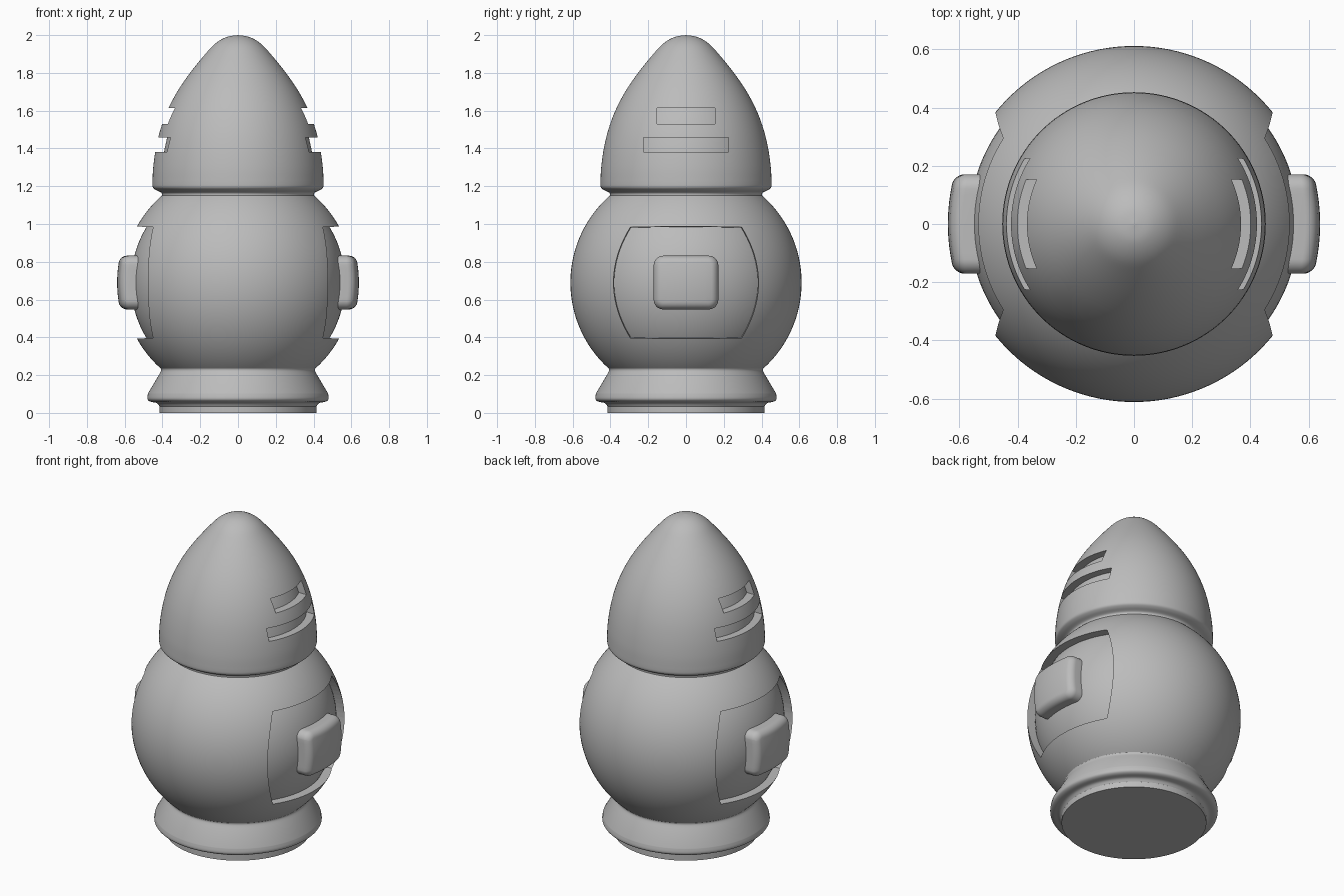
import bpy, bmesh, math

if "Cube" in bpy.data.objects:
    bpy.data.objects.remove(bpy.data.objects["Cube"])

grey = bpy.data.materials.new("plain grey")
grey.use_nodes = True
grey.diffuse_color = (0.5, 0.5, 0.5, 1)
grey.node_tree.nodes["Principled BSDF"].inputs["Base Color"].default_value = (0.5, 0.5, 0.5, 1)

BALL_Z, BALL_R, RECESS = 0.69, 0.612, 0.045


def make(name, bm, smooth=True):
    bmesh.ops.recalc_face_normals(bm, faces=bm.faces)
    mesh = bpy.data.meshes.new(name)
    bm.to_mesh(mesh)
    bm.free()
    mesh.materials.append(grey)
    obj = bpy.data.objects.new(name, mesh)
    bpy.context.collection.objects.link(obj)
    if smooth:
        shade(obj)
    return obj


def shade(obj):
    bpy.ops.object.select_all(action="DESELECT")
    obj.select_set(True)
    bpy.context.view_layer.objects.active = obj
    bpy.ops.object.shade_smooth_by_angle(angle=math.radians(32))


def spline(pts, steps=5):
    """Smooth curve through profile points."""
    ext = [pts[0]] + pts + [pts[-1]]
    out = []
    for a, b, c, d in zip(ext, ext[1:], ext[2:], ext[3:]):
        for i in range(steps):
            t = i / steps
            out.append(tuple(
                0.5 * (2 * q + (r - p) * t + (2 * p - 5 * q + 4 * r - s) * t * t
                       + (3 * q - p - 3 * r + s) * t ** 3)
                for p, q, r, s in zip(a, b, c, d)))
    return out + [pts[-1]]


def revolve(name, profile, sides=128):
    """Spin a radius/height profile around z; ends are closed."""
    bm = bmesh.new()
    rings = []
    for r, z in profile:
        if r < 0.001:
            rings.append([bm.verts.new((0, 0, z))] * sides)
        else:
            rings.append([bm.verts.new((r * math.cos(2 * math.pi * i / sides),
                                        r * math.sin(2 * math.pi * i / sides), z))
                          for i in range(sides)])
    for low, high in zip(rings, rings[1:]):
        for i in range(sides):
            j = (i + 1) % sides
            quad = list(dict.fromkeys((low[i], low[j], high[j], high[i])))
            if len(quad) > 2:
                bm.faces.new(quad)
    for ring in (rings[0], rings[-1]):
        if ring[0] is not ring[1]:
            bm.faces.new(ring)
    return make(name, bm)


def arc(radius, low, high, steps=48):
    """Part of the ball's profile between two heights."""
    a, b = (math.asin((z - BALL_Z) / radius) for z in (low, high))
    return [(radius * math.cos(a + (b - a) * i / steps),
             BALL_Z + radius * math.sin(a + (b - a) * i / steps)) for i in range(steps + 1)]


def prism(name, outline, side, inner=0.3, outer=0.8, taper=1.0, mid=0.0):
    """Cutter: a y/z outline drawn along x."""
    bm = bmesh.new()
    ends = [[bm.verts.new((side * x, y * k, mid + (z - mid) * k)) for y, z in outline]
            for x, k in ((inner, taper), (outer, 1.0))]
    for ring in ends:
        bm.faces.new(ring)
    n = len(outline)
    for i in range(n):
        j = (i + 1) % n
        bm.faces.new((ends[0][i], ends[0][j], ends[1][j], ends[1][i]))
    cutter = make(name, bm, False)
    cutter.hide_render = True
    return cutter


def cut(obj, cutters):
    """Apply the cuts and drop the cutters."""
    for c in cutters:
        mod = obj.modifiers.new("cut", "BOOLEAN")
        mod.operation, mod.solver, mod.object = "DIFFERENCE", "EXACT", c
    bpy.ops.object.select_all(action="DESELECT")
    obj.select_set(True)
    bpy.context.view_layer.objects.active = obj
    for mod in list(obj.modifiers):
        bpy.ops.object.modifier_apply(modifier=mod.name)
    for c in cutters:
        bpy.data.objects.remove(c)
    shade(obj)


# Flared foot with a rounded rim
foot = [(0.415, 0)] + spline([(0.415, 0.035), (0.43, 0.052), (0.465, 0.06), (0.48, 0.075),
                              (0.476, 0.105)])
foot += spline([(0.415, 0.207), (0.407, 0.225), (0.41, 0.24)])
revolve("foot", foot)

# Round body with a recessed panel on each side
ball = revolve("body", arc(BALL_R, 0.23, 1.152))
revolve("recessed_panels", [(0, BALL_Z - 0.567)] + arc(0.567, 0.13, 1.25)[1:-1] + [(0, 1.257)])
half = 0.308
edge = [(0.402 - 0.092 * (i / 10) ** 2, BALL_Z + half * i / 10) for i in range(-10, 11)]
window = edge + [(-y, z) for y, z in reversed(edge)]
cut(ball, [prism("panel_cutter", window, s, taper=0.93, mid=BALL_Z) for s in (-1, 1)])

# Pointed head with a rounded lower lip
dome = spline([(0.453, 1.22), (0.449, 1.3), (0.435, 1.4), (0.411, 1.5), (0.374, 1.6), (0.322, 1.7),
               (0.254, 1.8), (0.173, 1.9), (0.118, 1.957), (0.06, 1.99), (0, 2)])
lip = spline([(0.402, 1.145), (0.405, 1.165), (0.435, 1.18), (0.451, 1.195), (0.453, 1.22)])
head = revolve("head", lip[:-1] + dome)
revolve("slot_backs", [(max(r - RECESS, 0), z - 0.01) for r, z in dome if r > 0.1])

# Two vent slots on each side of the head
slots = []
for width, low, high in ((0.153, 1.53, 1.613), (0.226, 1.38, 1.457)):
    box = [(-width, low), (width, low), (width, high), (-width, high)]
    slots += [prism("slot_cutter", box, s, inner=0.2) for s in (-1, 1)]
cut(head, slots)

# Soft, slightly bowed buttons on the panels
for side, label in ((1, "left"), (-1, "right")):
    bm = bmesh.new()
    bmesh.ops.create_cube(bm, size=1)
    for v in bm.verts:
        v.co = (0.59 + v.co.x * 0.1, v.co.y * 0.342, BALL_Z + v.co.z * 0.284)
    corners = [e for e in bm.edges if abs(e.verts[0].co.x - e.verts[1].co.x) > 0.05]
    bmesh.ops.bevel(bm, geom=corners, offset=0.05, segments=8, profile=0.5, affect="EDGES")
    rim = [e for e in bm.edges if all(v.co.x > 0.63 for v in e.verts)]
    bmesh.ops.bevel(bm, geom=rim, offset=0.035, segments=6, profile=0.5, affect="EDGES")
    for axis, origin in (((0, 1, 0), 0), ((0, 0, 1), BALL_Z)):
        for i in range(-4, 5):
            spot = [a * (origin + i * 0.025) for a in axis]
            bmesh.ops.bisect_plane(bm, geom=bm.verts[:] + bm.edges[:] + bm.faces[:],
                                   plane_co=spot, plane_no=axis)
    for v in bm.verts:
        bow = (v.co.y ** 2 + (v.co.z - BALL_Z) ** 2) / 1.3
        v.co.x = side * (v.co.x - bow)
    make(label + "_button", bm)
